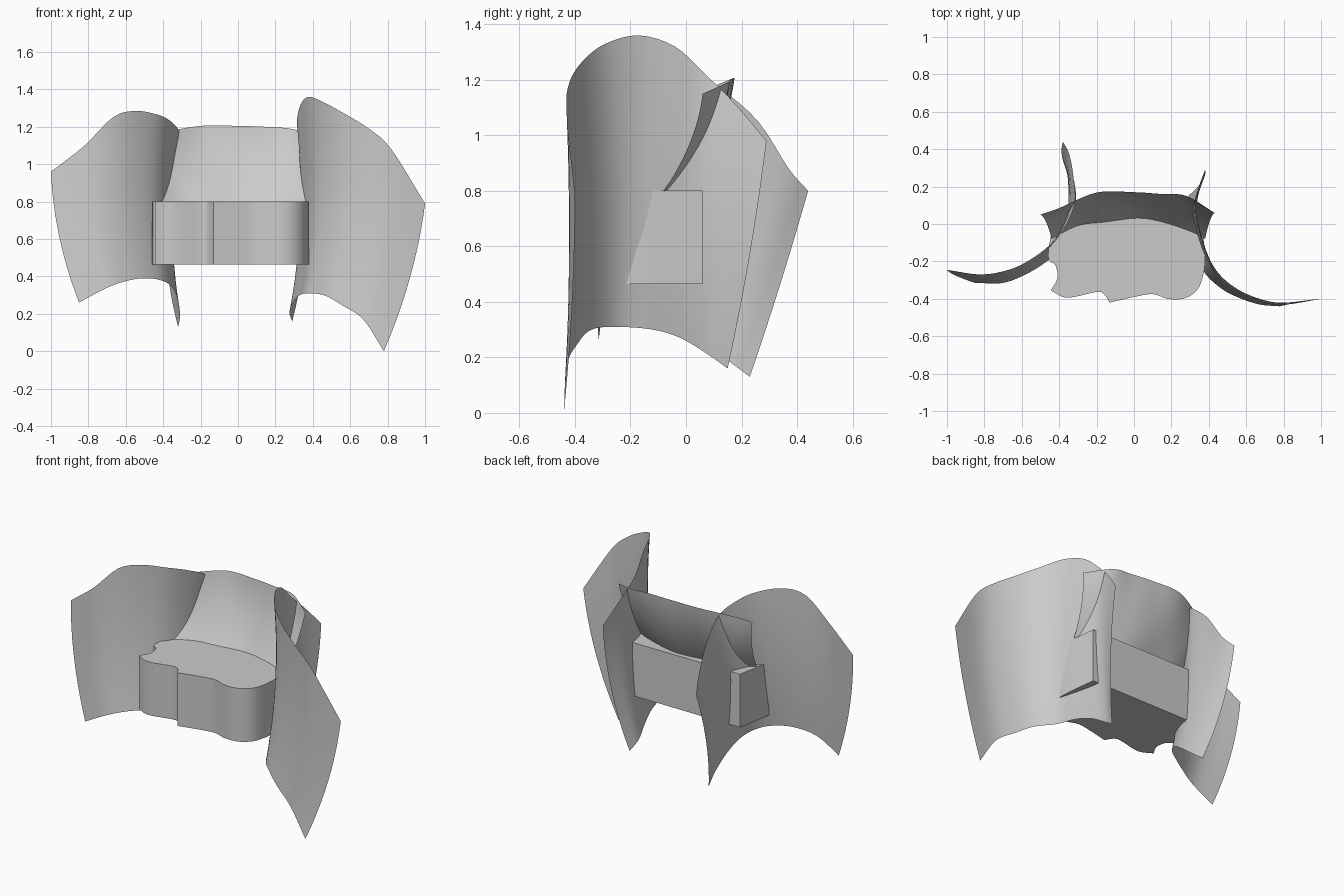
import bpy, bmesh, math
from mathutils import Vector

if "Cube" in bpy.data.objects:
    bpy.data.objects.remove(bpy.data.objects["Cube"])


def spline(pts, n):
    """Sample a Catmull-Rom curve through pts at n + 1 places."""
    p = [Vector(q) for q in pts]
    p = [2 * p[0] - p[1]] + p + [2 * p[-1] - p[-2]]
    segs, out = len(pts) - 1, []
    for k in range(n + 1):
        s = k / n * segs
        i = min(int(s), segs - 1)
        t = s - i
        a, b, c, d = p[i:i + 4]
        out.append(0.5 * (2 * b + (c - a) * t + (2 * a - 5 * b + 4 * c - d) * t * t
                          + (3 * b - a - 3 * c + d) * t ** 3))
    return out


def finish(bm, name, angle):
    me = bpy.data.meshes.new(name)
    bm.to_mesh(me)
    bm.free()
    ob = bpy.data.objects.new(name, me)
    bpy.context.collection.objects.link(ob)
    bpy.ops.object.select_all(action='DESELECT')
    ob.select_set(True)
    bpy.context.view_layer.objects.active = ob
    bpy.ops.object.shade_smooth_by_angle(angle=math.radians(angle))
    return ob


def sheet(name, low, high, bulge, n=36, m=12):
    """Thin curved panel between two edge curves, bowed at mid height."""
    a, b, bow = spline(low, n), spline(high, n), Vector(bulge)
    bm = bmesh.new()
    rows = [[bm.verts.new(p.lerp(q, j / m) + bow * 4 * (j / m) * (1 - j / m))
             for p, q in zip(a, b)] for j in range(m + 1)]
    for r, s in zip(rows, rows[1:]):
        for i in range(n):
            bm.faces.new((r[i], r[i + 1], s[i + 1], s[i]))
    return finish(bm, name, 60)


# Right wing panel
sheet("right_wing",
      [(.29, .15, .16), (.275, .08, .21), (.30, -.02, .27), (.33, -.12, .30), (.37, -.25, .31),
       (.46, -.34, .30), (.55, -.39, .25), (.67, -.43, .17), (.78, -.44, 0)],
      [(.38, .29, .98), (.34, .18, 1.11), (.315, .07, 1.22), (.335, -.04, 1.32), (.38, -.17, 1.36),
       (.46, -.29, 1.33), (.57, -.37, 1.27), (.70, -.42, 1.19), (.82, -.43, 1.08), (1, -.40, .79)],
      (.03, .01, 0))

# Left wing panel
sheet("left_wing",
      [(-.32, .23, .13), (-.31, .15, .19), (-.32, .05, .27), (-.35, -.05, .34), (-.40, -.14, .375),
       (-.48, -.21, .39), (-.58, -.27, .38), (-.70, -.315, .34), (-.85, -.315, .26)],
      [(-.38, .44, .80), (-.345, .37, .88), (-.325, .26, 1.05), (-.315, .12, 1.17), (-.36, .0, 1.23),
       (-.43, -.10, 1.265), (-.55, -.19, 1.285), (-.67, -.245, 1.25), (-.82, -.27, 1.10),
       (-1, -.245, .96)],
      (-.03, .005, 0))

# Leaning backrest panel
sheet("backrest",
      [(-.44, -.08, .80), (-.30, -.01, .80), (-.15, .01, .80), (.02, .03, .80), (.15, .01, .80),
       (.30, -.04, .80), (.38, -.08, .80)],
      [(-.50, .05, 1.15), (-.40, .085, 1.17), (-.20, .168, 1.205), (0, .17, 1.205), (.15, .16, 1.20),
       (.28, .15, 1.19), (.43, .06, 1.15)],
      (0, .025, 0))

# Seat cushion: wavy front outline, flat back
front = [[(.355, .06), (.38, -.18), (.36, -.31), (.32, -.37), (.26, -.40), (.18, -.40), (.10, -.375),
          (0, -.39), (-.13, -.42)],
         [(-.13, -.42), (-.165, -.37), (-.21, -.365), (-.32, -.39), (-.38, -.39), (-.445, -.355)],
         [(-.445, -.355), (-.41, -.29), (-.42, -.22), (-.46, -.17), (-.42, .06)]]
outline = []
for part in front:
    outline += spline([(x, y, .465) for x, y in part], 4 * (len(part) - 1))[:-1]
outline.append(Vector((-.42, .06, .465)))
bm = bmesh.new()
base = bm.faces.new([bm.verts.new(p) for p in outline])
top = bmesh.ops.extrude_face_region(bm, geom=[base], use_keep_orig=True)
bmesh.ops.translate(bm, vec=(0, 0, .337),
                    verts=[v for v in top["geom"] if isinstance(v, bmesh.types.BMVert)])
bmesh.ops.recalc_face_normals(bm, faces=bm.faces)
finish(bm, "seat", 35)
